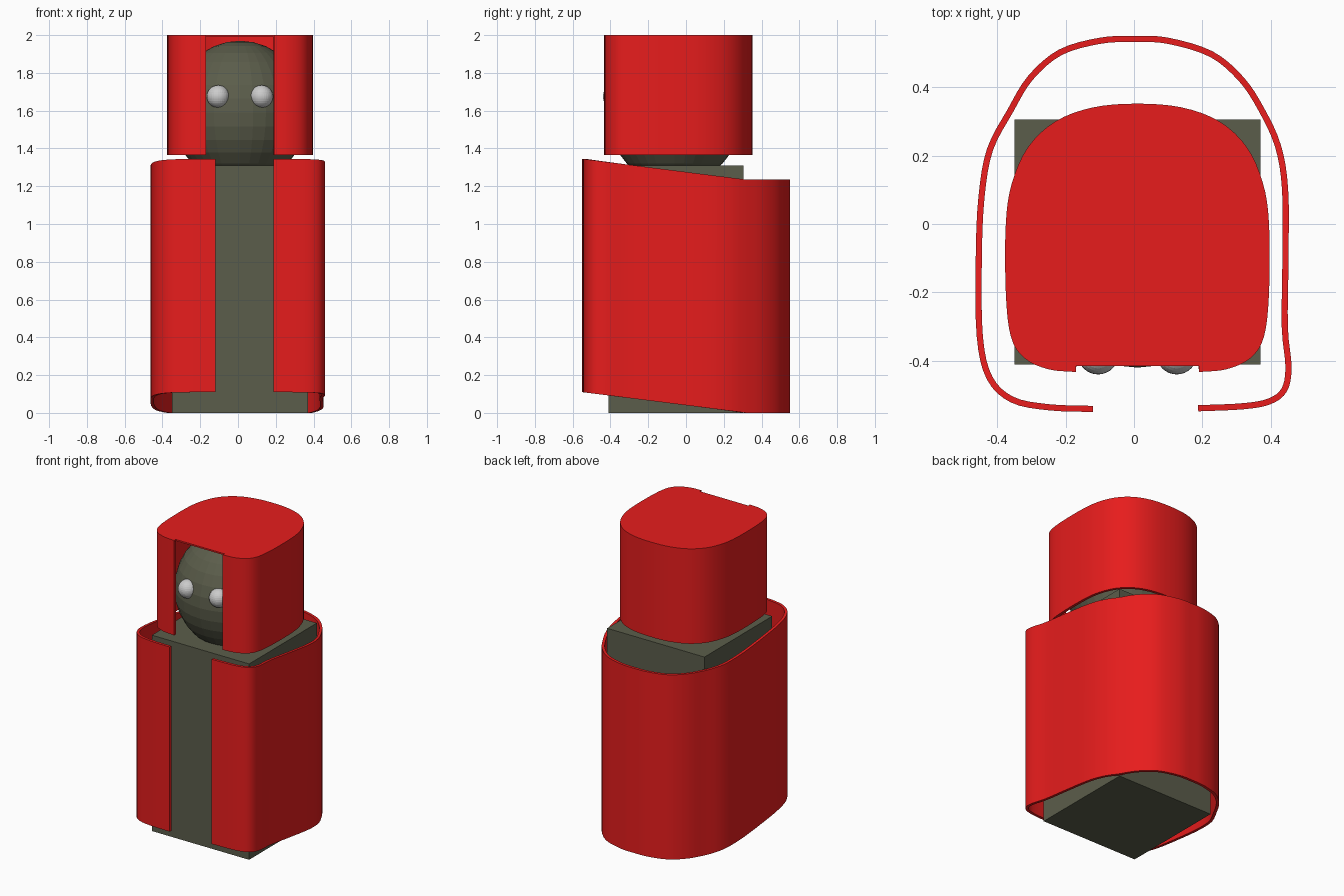
import bpy, bmesh
from mathutils import Vector

if "Cube" in bpy.data.objects:
    bpy.data.objects.remove(bpy.data.objects["Cube"])


def material(name, rgb):
    m = bpy.data.materials.new(name)
    m.diffuse_color = (*rgb, 1)
    m.use_nodes = True
    m.node_tree.nodes["Principled BSDF"].inputs["Base Color"].default_value = m.diffuse_color
    return m


RED = material("red_cloth", (0.8, 0.012, 0.012))
SKIN = material("dark_olive", (0.105, 0.11, 0.07))
WHITE = material("eye_white", (0.75, 0.75, 0.75))


def smooth_path(pts, steps=4):
    """Catmull-Rom curve through the points."""
    p = [Vector(q) for q in pts]
    p = [2 * p[0] - p[1]] + p + [2 * p[-1] - p[-2]]
    out = []
    for i in range(1, len(p) - 2):
        a, b, c, d = p[i - 1:i + 3]
        for k in range(steps):
            t = k / steps
            out.append(0.5 * (2 * b + (c - a) * t + (2 * a - 5 * b + 4 * c - d) * t * t
                              + (3 * b - a - 3 * c + d) * t ** 3))
    return out + [p[-2]]


def mesh_object(name, verts, faces, mat):
    me = bpy.data.meshes.new(name)
    me.from_pydata(verts, [], faces)
    me.materials.append(mat)
    ob = bpy.data.objects.new(name, me)
    bpy.context.collection.objects.link(ob)
    return ob


def select(ob):
    bpy.ops.object.select_all(action='DESELECT')
    ob.select_set(True)
    bpy.context.view_layer.objects.active = ob


def cloth_wall(name, path, z0, z1, lift, thickness):
    """Open upright sheet along a path, thickened inwards."""
    n = len(path)
    verts = [(p.x, p.y, z + lift(p.y)) for z in (z0, z1) for p in path]
    faces = [(n + i, n + i + 1, i + 1, i) for i in range(n - 1)]
    ob = mesh_object(name, verts, faces, RED)
    mod = ob.modifiers.new("thickness", 'SOLIDIFY')
    mod.thickness = thickness
    mod.offset = -1
    select(ob)
    bpy.ops.object.modifier_apply(modifier=mod.name)
    bpy.ops.object.shade_smooth_by_angle(angle=0.6)
    return ob


def ellipsoid(name, loc, radii, mat):
    bpy.ops.mesh.primitive_uv_sphere_add(segments=32, ring_count=16, radius=1, location=loc)
    ob = bpy.context.object
    ob.name = name
    ob.scale = radii
    ob.data.materials.append(mat)
    return ob


# body block
bpy.ops.mesh.primitive_cube_add(size=1, location=(0.01, -0.053, 0.655))
body = bpy.context.object
body.name = "body"
body.scale = (0.72, 0.716, 1.31)
body.data.materials.append(SKIN)

# head and eyes
ellipsoid("head", (0.01, -0.06, 1.59), (0.36, 0.36, 0.38), SKIN)
for side, x in (("left", -0.105), ("right", 0.125)):
    ellipsoid("eye_" + side, (x, -0.38, 1.675), (0.06, 0.06, 0.06), WHITE)

# robe: open at the front, hem and collar rise towards the front
robe_path = smooth_path([
    (-0.12, -0.55), (-0.25, -0.545), (-0.36, -0.522), (-0.43, -0.455), (-0.46, -0.33),
    (-0.463, -0.1), (-0.455, 0.08), (-0.43, 0.22), (-0.37, 0.335), (-0.31, 0.433),
    (-0.22, 0.51), (-0.1, 0.545), (0, 0.55), (0.1, 0.545), (0.23, 0.505),
    (0.32, 0.43), (0.38, 0.34), (0.43, 0.23), (0.451, 0.1), (0.452, -0.1),
    (0.45, -0.3), (0.461, -0.42), (0.447, -0.49), (0.40, -0.527), (0.32, -0.542), (0.188, -0.548)])
cloth_wall("robe", robe_path, 0, 1.235,
           lambda y: 0.11 * min(1, max(0, (0.32 - y) / 0.87)), 0.018)

# hood: mirrored outline about x = 0.01, open at the front and below
half = [(-0.17, -0.433), (-0.25, -0.425), (-0.32, -0.393), (-0.36, -0.33), (-0.375, -0.2),
        (-0.375, 0), (-0.357, 0.12), (-0.31, 0.225), (-0.23, 0.3), (-0.12, 0.341), (0.01, 0.352)]
hood_path = smooth_path(half + [(0.02 - x, y) for x, y in reversed(half[:-1])])
cloth_wall("hood", hood_path, 1.365, 1.99, lambda y: 0, 0.018)

# hood top plate, set back between the front panels
outline = [(p.x, p.y) for p in hood_path] + [(0.19, -0.415), (-0.17, -0.415)]
n = len(outline)
verts = [(x, y, z) for z in (1.99, 2.0) for x, y in outline]
faces = [tuple(range(n)), tuple(range(2 * n - 1, n - 1, -1))]
faces += [(n + i, n + (i + 1) % n, (i + 1) % n, i) for i in range(n)]
top = mesh_object("hood_top", verts, faces, RED)
select(top)
bpy.ops.object.shade_smooth_by_angle(angle=0.6)
